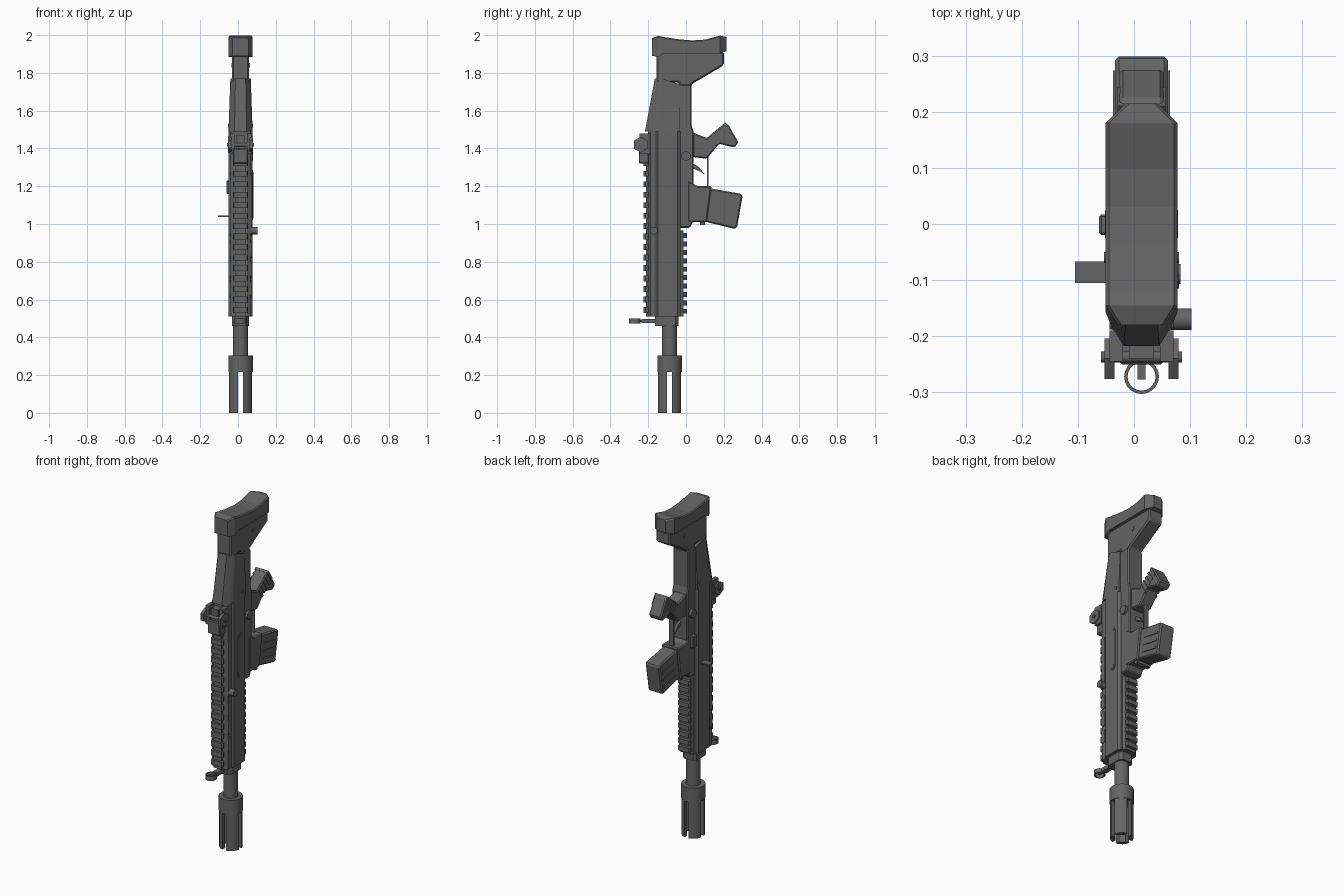
import bpy, bmesh, math
from mathutils import Vector

if "Cube" in bpy.data.objects:
    bpy.data.objects.remove(bpy.data.objects["Cube"])

CX = 0.0135          # centre plane of the body
BORE = -0.087        # y of the barrel axis

metal = bpy.data.materials.new("gunmetal_grey")
metal.use_nodes = True
GREY = (0.13, 0.13, 0.13, 1)
metal.diffuse_color = GREY
metal.node_tree.nodes["Principled BSDF"].inputs["Base Color"].default_value = GREY


def loft(name, rings, bevel=0, smooth=False, closed=False):
    """Skin equal-length rings of points, capping both ends unless closed."""
    bm = bmesh.new()
    vs = [[bm.verts.new(p) for p in ring] for ring in rings]
    n = len(vs[0])
    pairs = list(zip(vs, vs[1:])) + ([(vs[-1], vs[0])] if closed else [])
    for a, b in pairs:
        for i in range(n):
            j = (i + 1) % n
            bm.faces.new((a[i], a[j], b[j], b[i]))
    if not closed:
        bm.faces.new(vs[0][::-1])
        bm.faces.new(vs[-1])
    bmesh.ops.recalc_face_normals(bm, faces=bm.faces)
    me = bpy.data.meshes.new(name)
    bm.to_mesh(me)
    bm.free()
    me.materials.append(metal)
    ob = bpy.data.objects.new(name, me)
    bpy.context.collection.objects.link(ob)
    if bevel:
        m = ob.modifiers.new("bevel", "BEVEL")
        m.width, m.segments = bevel, 1
    if smooth:
        bpy.context.view_layer.objects.active = ob
        bpy.ops.object.select_all(action="DESELECT")
        ob.select_set(True)
        bpy.ops.object.shade_smooth_by_angle(angle=math.radians(35))
    return ob


def plate(name, pts, half, x=CX, bevel=0):
    """Side profile of (y, z) points extruded along x."""
    return loft(name, [[(x + s * half, y, z) for y, z in pts] for s in (-1, 1)], bevel)


def column(name, pts, z0, z1, bevel=0):
    """Mirrored (half width, y) section extruded along z."""
    ring = pts + [(-w, y) for w, y in reversed(pts)]
    return loft(name, [[(CX + w, y, z) for w, y in ring] for z in (z0, z1)], bevel)


def box(name, x, y, z, bevel=0):
    return plate(name, [(y[0], z[0]), (y[1], z[0]), (y[1], z[1]), (y[0], z[1])],
                 (x[1] - x[0]) / 2, (x[0] + x[1]) / 2, bevel)


def rod(name, centre, axis, r, length, sides=16, smooth=True):
    q = Vector(axis).to_track_quat("Z", "Y")
    rings = [[Vector(centre) + q @ Vector((r * math.cos(t), r * math.sin(t), h))
              for t in (2 * math.pi * (i + 0.5) / sides for i in range(sides))]
             for h in (-length / 2, length / 2)]
    return loft(name, rings, smooth=smooth)


def capsule(name, y, z0, z1, x, half):
    """Upright rounded panel on the side."""
    r, c = (y[1] - y[0]) / 2, (y[0] + y[1]) / 2
    arc = [math.pi * i / 6 for i in range(7)]
    pts = [(c + r * math.cos(t), z1 - r + r * math.sin(t)) for t in arc]
    pts += [(c - r * math.cos(t), z0 + r - r * math.sin(t)) for t in arc]
    return plate(name, pts, half, x)


# Barrel and four-pronged muzzle
rod("barrel", (CX, BORE, 0.4), (0, 0, 1), 0.04, 0.26)
rod("muzzle_collar", (CX, BORE, 0.26), (0, 0, 1), 0.066, 0.085)
for k in range(4):
    def arc(r):
        a = math.asin(0.013 / r)
        return [(r * math.cos(t), r * math.sin(t)) for t in
                (k * math.pi / 2 + a + (math.pi / 2 - 2 * a) * i / 4 for i in range(5))]
    sec = arc(0.063) + arc(0.04)[::-1]
    loft("muzzle_prong", [[(CX + x, BORE + y, z) for x, y in sec] for z in (0, 0.22)], smooth=True)

# Gas block and hooded front sight
column("gas_block", [(0.03, -0.165), (0.045, -0.14), (0.045, -0.055), (0.03, -0.04)], 0.46, 0.52)
box("front_sight_arm", (CX - 0.016, CX + 0.016), (-0.235, -0.15), (0.475, 0.497))
rings = []
for i in range(20):
    t = 2 * math.pi * i / 20
    rings.append([(CX + r * math.cos(t), -0.272 + r * math.sin(t), z)
                  for r, z in ((0.025, 0.473), (0.031, 0.473), (0.031, 0.5), (0.025, 0.5))])
loft("front_sight_ring", rings, smooth=True, closed=True)
box("front_sight_post", (CX - 0.007, CX + 0.007), (-0.277, -0.23), (0.48, 0.493))

# Upper receiver with chamfered rail side
column("upper_receiver", [(0.034, -0.2), (0.053, -0.188), (0.053, -0.158), (0.064, -0.148),
                          (0.064, -0.045), (0.052, -0.03)], 0.51, 1.49)
column("handguard_underside", [(0.045, -0.035), (0.034, -0.012)], 0.51, 0.965)
for i in range(15):
    z = 0.53 + 0.0555 * i
    column("top_rail_tooth", [(0.034, -0.225), (0.04, -0.215), (0.034, -0.198)], z, z + 0.03)
for i in range(10):
    z = 0.525 + 0.0445 * i
    column("lower_rail_tooth", [(0.036, -0.014), (0.04, -0.004), (0.034, 0.006)], z, z + 0.026)
column("top_rail_base", [(0.026, -0.212), (0.026, -0.195)], 0.51, 1.35)

# Side panels, mirrored on both sides
for s in (-1, 1):
    for z in (0.61, 0.715, 0.82):
        capsule("handguard_panel", (-0.188, -0.162), z, z + 0.09, CX + s * 0.053, 0.004)
    capsule("handle_track", (-0.188, -0.162), 0.94, 1.27, CX + s * 0.053, 0.004)
    rod("pivot_pin", (CX + s * 0.058, 0.0, 1.36), (1, 0, 0), 0.025, 0.014)
    rod("stock_pin", (CX + s * 0.045, 0.06, 1.84), (1, 0, 0), 0.012, 0.008)
    rod("receiver_pin", (CX + s * 0.064, -0.06, 1.52), (1, 0, 0), 0.01, 0.006)
capsule("ejection_port_frame", (-0.115, -0.063), 1.02, 1.285, CX + 0.064, 0.003)
capsule("ejection_port_cover", (-0.107, -0.071), 1.03, 1.275, CX + 0.064, 0.005)
rod("charging_handle", (0.08, -0.17, 0.965), (1, 0, 0), 0.02, 0.045, 12)
plate("bolt_tab", [(-0.105, 1.037), (-0.067, 1.037), (-0.067, 1.045), (-0.105, 1.045)], 0.03, -0.075)
box("bolt_release", (-0.062, -0.03), (-0.02, 0.017), (1.16, 1.23), 0.004)

# Lower receiver, magazine well and trigger group
plate("lower_receiver", [(-0.04, 0.98), (0.02, 0.98), (0.04, 1.02), (0.04, 1.49), (0.03, 1.52),
                         (0.03, 1.74), (-0.04, 1.74)], 0.051, bevel=0.006)
plate("magazine_well", [(0.01, 1.01), (0.11, 1.01), (0.135, 1.2), (0.06, 1.2), (0.01, 1.23)],
      0.055, bevel=0.006)
box("well_lip", (CX - 0.045, CX + 0.045), (0.075, 0.1), (0.995, 1.015))
plate("magazine", [(0.09, 1.015), (0.255, 0.975), (0.27, 0.98), (0.3, 1.15), (0.29, 1.16),
                   (0.12, 1.19)], 0.047, bevel=0.008)
for s in (-1, 1):
    for k in range(3):
        z = 1.035 + 0.043 * k
        y = 0.145 + 0.008 * k
        plate("magazine_rib", [(y, z), (y + 0.11, z - 0.022), (y + 0.113, z - 0.012),
                               (y + 0.003, z + 0.01)], 0.004, CX + s * 0.047)
plate("trigger", [(0.035, 1.32), (0.065, 1.305), (0.1, 1.262), (0.07, 1.28), (0.035, 1.295)], 0.009)
box("trigger_guard", (CX - 0.016, CX + 0.016), (0.112, 0.12), (1.19, 1.36))

# Pistol grip with ridges on its rear edge
plate("pistol_grip", [(0.035, 1.355), (0.11, 1.345), (0.175, 1.425), (0.255, 1.405), (0.278, 1.43),
                      (0.222, 1.53), (0.2, 1.53), (0.11, 1.455), (0.035, 1.485)], 0.04, bevel=0.007)
for k in range(5):
    y, z = 0.115 + 0.021 * k, 1.458 + 0.0175 * k
    plate("grip_ridge", [(y, z), (y + 0.011, z + 0.009), (y + 0.045, z - 0.048),
                         (y + 0.034, z - 0.057)], 0.043)

# Cheek piece tapering towards the butt
def cheek(y, w, z, ch):
    half = [(w * 0.5, y), (w - 0.008, y + ch), (w, y + ch * 1.5), (w, -0.035)]
    return [(CX + a, b, z) for a, b in half + [(-a, b) for a, b in reversed(half)]]
top = cheek(-0.165, 0.054, 1.77, 0.025)
top[3], top[4] = [(p[0], p[1], 1.74) for p in top[3:5]]
loft("cheek_piece", [cheek(-0.217, 0.064, 1.49, 0.04), top])

# Stock and curved butt pad
plate("stock", [(-0.155, 1.75), (-0.155, 1.91), (0.2, 1.91), (0.2, 1.84), (0.03, 1.74), (0.03, 1.6),
                (-0.04, 1.6), (-0.04, 1.75)], 0.046, bevel=0.008)
stations = [(-0.18, 0.042, 1.985, 1.89), (-0.145, 0.064, 1.996, 1.885), (-0.12, 0.064, 1.99, 1.903),
            (-0.04, 0.064, 1.978, 1.903), (0.03, 0.064, 1.972, 1.903), (0.1, 0.064, 1.976, 1.903),
            (0.18, 0.064, 1.997, 1.903), (0.215, 0.028, 1.99, 1.915)]
loft("butt_pad", [[(CX - w, y, b), (CX + w, y, b), (CX + w, y, t - 0.006), (CX + w - 0.006, y, t),
                   (CX - w + 0.006, y, t), (CX - w, y, t - 0.006)] for y, w, t, b in stations])

# Folding rear sight
box("rear_sight_base", (CX - 0.04, CX + 0.04), (-0.25, -0.195), (1.32, 1.4), 0.005)
box("rear_sight_leaf", (CX - 0.022, CX + 0.022), (-0.24, -0.195), (1.38, 1.47))
rod("rear_sight_axle", (CX, -0.237, 1.42), (1, 0, 0), 0.01, 0.144, 12)
for s in (-1, 1):
    rod("rear_sight_knob", (CX + s * 0.057, -0.24, 1.42), (1, 0, 0), 0.042, 0.018, 6, False)
    box("rear_sight_bracket", (CX + s * 0.045 - 0.012, CX + s * 0.045 + 0.012),
        (-0.245, -0.19), (1.37, 1.48))
